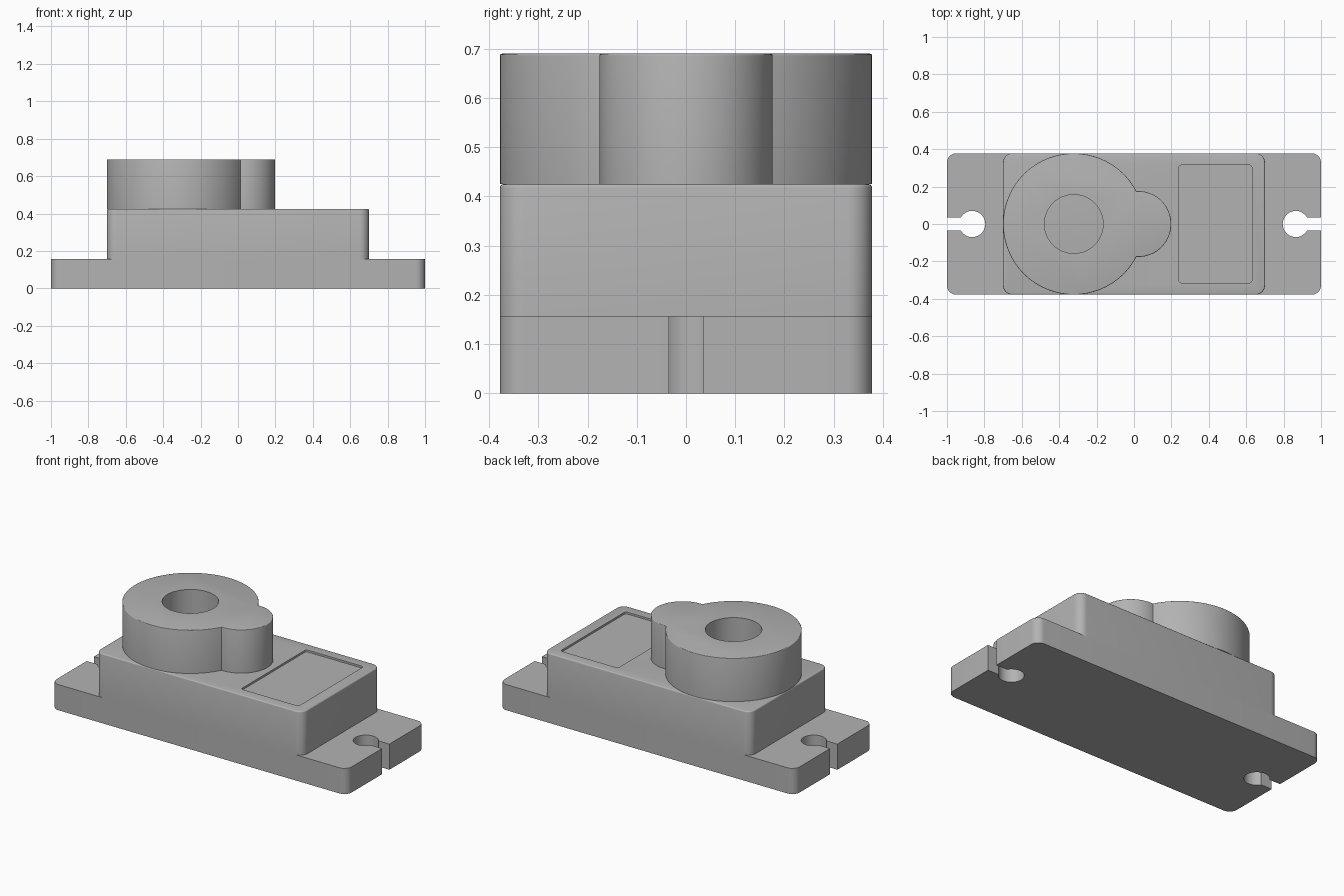
import bpy
import bmesh
from math import sin, cos, radians, degrees, asin, acos

if "Cube" in bpy.data.objects:
    bpy.data.objects.remove(bpy.data.objects["Cube"], do_unlink=True)

HALF_Y = 0.378
FLANGE_TOP, BODY_TOP, HEAD_TOP = 0.157, 0.425, 0.69

grey = bpy.data.materials.new("plain_grey")
grey.use_nodes = True
colour = (0.45, 0.45, 0.45, 1)
grey.diffuse_color = colour
grey.node_tree.nodes["Principled BSDF"].inputs["Base Color"].default_value = colour


def arc(cx, cy, r, start, end, steps):
    """Points along an arc, angles in degrees."""
    angles = [radians(start + (end - start) * i / steps) for i in range(steps + 1)]
    return [(cx + r * cos(a), cy + r * sin(a)) for a in angles]


def rounded_rect(x0, x1, half_y, r):
    pts = []
    for i, (x, y) in enumerate([(x1 - r, half_y - r), (x0 + r, half_y - r),
                                (x0 + r, r - half_y), (x1 - r, r - half_y)]):
        pts += arc(x, y, r, 90 * i, 90 * i + 90, 8)
    return pts


def prism(name, outline, z0, z1, fillet=0):
    """Extrude an outline upward, optionally softening the top rim."""
    bm = bmesh.new()
    base = bm.faces.new([bm.verts.new((x, y, z0)) for x, y in outline])
    top = bmesh.ops.extrude_face_region(bm, geom=[base], use_keep_orig=True)["geom"]
    verts = [g for g in top if isinstance(g, bmesh.types.BMVert)]
    bmesh.ops.translate(bm, verts=verts, vec=(0, 0, z1 - z0))
    bmesh.ops.recalc_face_normals(bm, faces=bm.faces)
    if fillet:
        rim = [e for e in bm.edges if all(v.co.z > z1 - 0.001 for v in e.verts)]
        bmesh.ops.bevel(bm, geom=rim, offset=fillet, segments=3,
                        profile=0.5, affect='EDGES')
    mesh = bpy.data.meshes.new(name)
    bm.to_mesh(mesh)
    bm.free()
    mesh.materials.append(grey)
    obj = bpy.data.objects.new(name, mesh)
    bpy.context.collection.objects.link(obj)
    return obj


def activate(obj):
    bpy.ops.object.select_all(action='DESELECT')
    obj.select_set(True)
    bpy.context.view_layer.objects.active = obj


def cut(obj, cutter):
    cutter.hide_render = True
    mod = obj.modifiers.new("cut", 'BOOLEAN')
    mod.operation, mod.solver, mod.object = 'DIFFERENCE', 'EXACT', cutter
    activate(obj)
    bpy.ops.object.modifier_apply(modifier=mod.name)
    bpy.data.objects.remove(cutter, do_unlink=True)


# Mounting flange with an open keyhole slot at each end
corner, slot, hole_r = 0.05, 0.035, 0.07
a = degrees(asin(slot / hole_r))
end = (arc(1 - corner, corner - HALF_Y, corner, -90, 0, 8)
       + [(1, -slot)]
       + arc(0.865, 0, hole_r, -a, a - 360, 32)
       + [(1, slot)]
       + arc(1 - corner, HALF_Y - corner, corner, 0, 90, 8))
flange = prism("mounting_flange", end + [(-x, -y) for x, y in end], 0, FLANGE_TOP)

# Main case with a shallow label recess on top
body = prism("main_case", rounded_rect(-0.7, 0.7, HALF_Y, corner),
             FLANGE_TOP, BODY_TOP, 0.007)
cut(body, prism("recess_cutter", rounded_rect(0.24, 0.63, 0.315, 0.015),
                BODY_TOP - 0.012, BODY_TOP + 0.1))

# Gear housing: large round boss merged with a smaller lobe
cx, big, lx, small = -0.322, 0.378, 0.023, 0.176
d = lx - cx
t = degrees(acos((d * d + big * big - small * small) / (2 * d * big)))
s = degrees(acos((d * d + small * small - big * big) / (2 * d * small)))
outline = (arc(cx, 0, big, t, 360 - t, 96)
           + arc(lx, 0, small, s - 180, 180 - s, 40)[1:-1])
head = prism("gear_housing", outline, BODY_TOP, HEAD_TOP, 0.004)
cut(head, prism("shaft_cutter", arc(cx, 0, 0.157, 0, 354.375, 63),
                BODY_TOP - 0.1, HEAD_TOP + 0.1))

for obj in (flange, body, head):
    activate(obj)
    bpy.ops.object.shade_smooth_by_angle(angle=radians(35))
